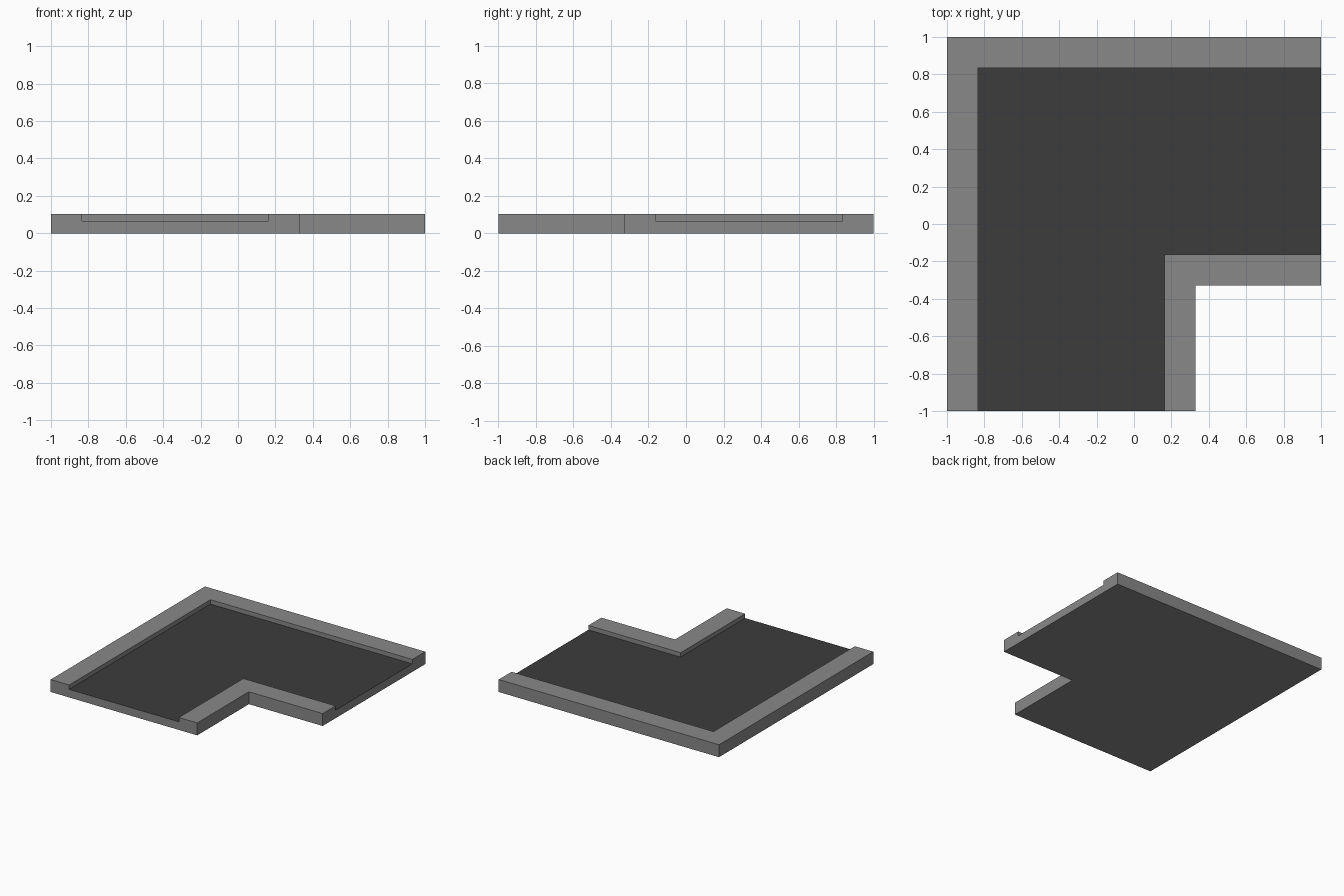
import bpy, bmesh

if "Cube" in bpy.data.objects:
    bpy.data.objects.remove(bpy.data.objects["Cube"])


def material(name, value):
    mat = bpy.data.materials.new(name)
    mat.diffuse_color = (value, value, value, 1)
    mat.use_nodes = True
    mat.node_tree.nodes["Principled BSDF"].inputs["Base Color"].default_value = mat.diffuse_color
    return mat


# Road cross-section: (distance from outer edge, height)
KERB_TOP, ROAD_TOP = 0.102, 0.066
profile = [(0, 0), (0, KERB_TOP), (0.167, KERB_TOP), (0.167, ROAD_TOP),
           (1.163, ROAD_TOP), (1.163, KERB_TOP), (1.33, KERB_TOP), (1.33, 0)]
ROAD_SEGMENT = 3

# Sweep the section from the front edge, round the mitred corner, to the right edge
bm = bmesh.new()
stations = [
    [bm.verts.new((d - 1, -1, z)) for d, z in profile],
    [bm.verts.new((d - 1, 1 - d, z)) for d, z in profile],
    [bm.verts.new((1, 1 - d, z)) for d, z in profile],
]
n = len(profile)
for a, b in zip(stations, stations[1:]):
    for i in range(n):
        j = (i + 1) % n
        face = bm.faces.new((a[i], a[j], b[j], b[i]))
        face.material_index = 1 if i == ROAD_SEGMENT else 0

# Flush ends of the tile
bm.faces.new(stations[0])
bm.faces.new(stations[-1])
bmesh.ops.recalc_face_normals(bm, faces=bm.faces)

mesh = bpy.data.meshes.new("road_corner")
bm.to_mesh(mesh)
bm.free()
mesh.materials.append(material("kerb_grey", 0.25))
mesh.materials.append(material("asphalt", 0.045))
bpy.context.collection.objects.link(bpy.data.objects.new("road_corner", mesh))
